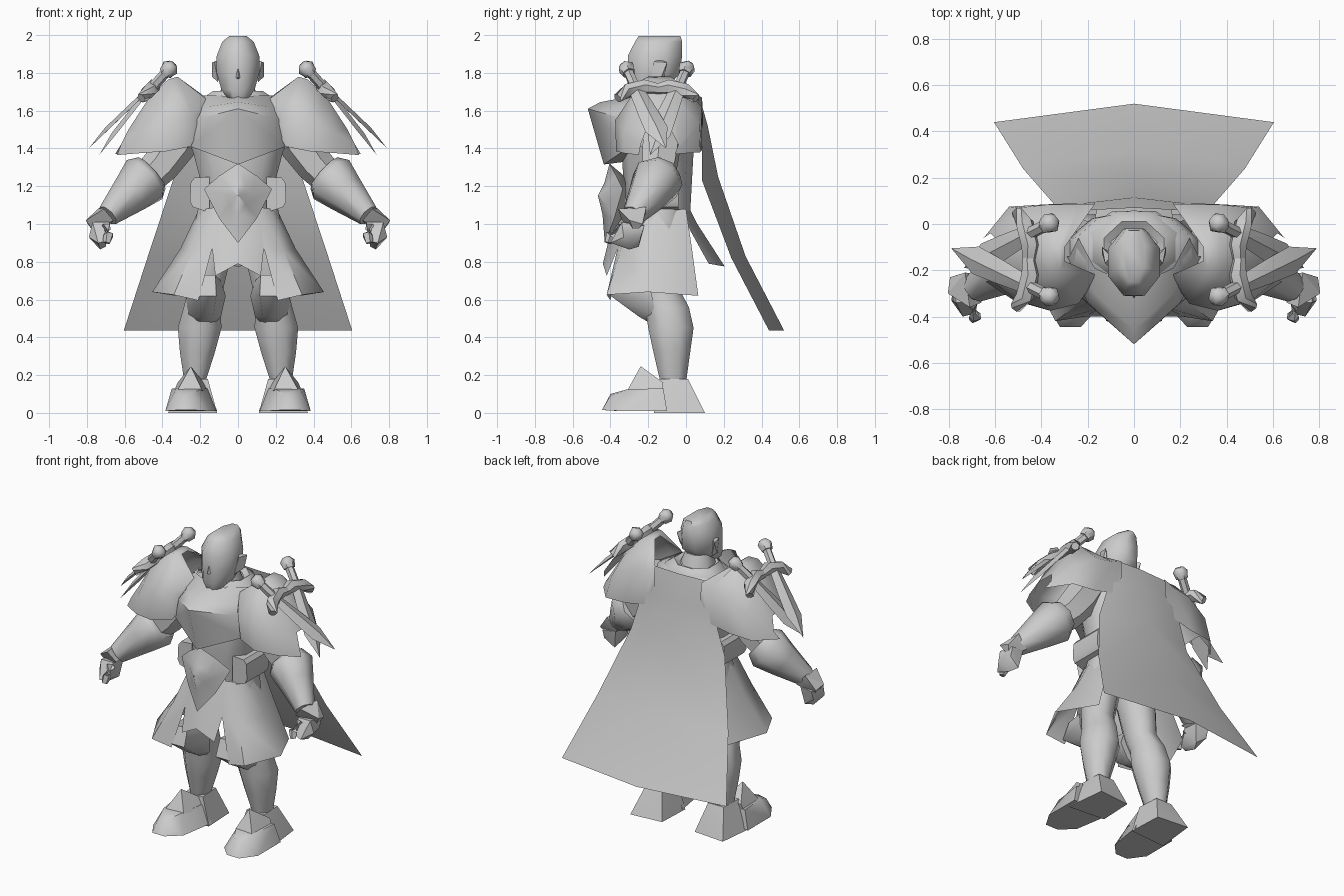
import bpy, bmesh, math
from mathutils import Vector

grey = bpy.data.materials.new("plain_grey")
grey.diffuse_color = (0.6, 0.6, 0.6, 1)


def finish(name, bm, mirror=False, angle=55):
    bmesh.ops.remove_doubles(bm, verts=bm.verts, dist=1e-5)
    bmesh.ops.recalc_face_normals(bm, faces=bm.faces)
    me = bpy.data.meshes.new(name)
    bm.to_mesh(me)
    bm.free()
    me.materials.append(grey)
    ob = bpy.data.objects.new(name, me)
    bpy.context.collection.objects.link(ob)
    if mirror:
        ob.modifiers.new("mirror", 'MIRROR').use_clip = True
    bpy.ops.object.select_all(action='DESELECT')
    ob.select_set(True)
    bpy.context.view_layer.objects.active = ob
    bpy.ops.object.shade_smooth_by_angle(angle=math.radians(angle))
    return ob


def loft(name, rings, closed=True, caps=True, mirror=False, angle=55):
    """Skin a list of equally long point rows."""
    bm = bmesh.new()
    rows = [[bm.verts.new(p) for p in r] for r in rings]
    n = len(rows[0])
    for a, b in zip(rows, rows[1:]):
        for i in range(n if closed else n - 1):
            j = (i + 1) % n
            bm.faces.new((a[i], a[j], b[j], b[i]))
    if closed and caps:
        bm.faces.new(rows[0])
        bm.faces.new(rows[-1])
    return finish(name, bm, mirror, angle)


def stack(name, levels, n=8, **kw):
    """Upright body: levels of (x, y, z, rx, ry)."""
    rings = []
    for x, y, z, rx, ry in levels:
        rings.append([(x + rx * math.cos(t), y + ry * math.sin(t), z)
                      for t in (2 * math.pi * (i + .5) / n for i in range(n))])
    return loft(name, rings, **kw)


def tube(name, path, n=6, mirror=True, angle=55):
    """Limb along a path of (x, y, z, radius)."""
    pts = [Vector(p[:3]) for p in path]
    rings = []
    for i, p in enumerate(pts):
        d = (pts[min(i + 1, len(pts) - 1)] - pts[max(i - 1, 0)]).normalized()
        u = d.cross(Vector((0.05, 1, 0.05)) if abs(d.y) < .8 else Vector((.7, 0, .7))).normalized()
        v = d.cross(u)
        rings.append([p + path[i][3] * (u * math.cos(t) + v * math.sin(t))
                      for t in (2 * math.pi * k / n for k in range(n))])
    return loft(name, rings, mirror=mirror, angle=angle)


def solid(name, verts, mirror=False, angle=30):
    """Convex faceted block around a few corner points."""
    bm = bmesh.new()
    bmesh.ops.convex_hull(bm, input=[bm.verts.new(v) for v in verts])
    loose = [v for v in bm.verts if not v.link_faces]
    bmesh.ops.delete(bm, geom=loose, context='VERTS')
    return finish(name, bm, mirror, angle)


# Head, ears and neck
stack("head", [(0, -.235, 1.655, .05, .065), (0, -.215, 1.71, .095, .105),
               (0, -.165, 1.80, .122, .15), (0, -.165, 1.89, .122, .155),
               (0, -.145, 1.965, .09, .135), (0, -.14, 1.995, .05, .12)])
solid("nose", [(0, -.29, 1.87), (0, -.322, 1.775), (.03, -.28, 1.77), (-.03, -.28, 1.77), (0, -.27, 1.75)])
solid("ear", [(.105, -.19, 1.75), (.105, -.12, 1.75), (.138, -.10, 1.855), (.125, -.17, 1.86),
              (.138, -.13, 1.78), (.10, -.14, 1.87)], mirror=True)
stack("neck", [(0, -.12, 1.58, .13, .13), (0, -.13, 1.68, .11, .11), (0, -.14, 1.76, .08, .09)])
stack("collar", [(0, -.10, 1.60, .24, .17), (0, -.10, 1.675, .19, .16), (0, -.11, 1.705, .14, .13),
                 (0, -.12, 1.68, .10, .10)], caps=False)

# Torso with a pouch on each hip
stack("torso", [(0, -.14, 1.02, .20, .16), (0, -.15, 1.20, .20, .18), (0, -.15, 1.38, .25, .19),
                (0, -.13, 1.52, .31, .19), (0, -.11, 1.64, .26, .17), (0, -.11, 1.685, .15, .13)], n=10)
solid("hip_pouch", [(x, y, z) for x, z in ((.15, 1.06), (.24, 1.09), (.255, 1.12), (.25, 1.22), (.23, 1.245), (.15, 1.25))
                    for y in (-.27, -.04)], mirror=True)

# Wedge breastplate with a central ridge
loft("breastplate", [
    [(0, -.27, 1.68), (.17, -.19, 1.68), (.24, -.06, 1.66)],
    [(0, -.455, 1.645), (.17, -.30, 1.62), (.28, -.14, 1.60)],
    [(0, -.52, 1.61), (.20, -.34, 1.56), (.31, -.14, 1.52)],
    [(0, -.435, 1.315), (.25, -.30, 1.41), (.30, -.12, 1.40)],
    [(0, -.32, 1.33), (.20, -.24, 1.41), (.24, -.10, 1.40)]],
    closed=False, mirror=True, angle=35)

# Diamond waist plate, a soft pyramid
rim = [(0, -.405, 1.32), (.10, -.37, 1.255), (.18, -.335, 1.185), (.10, -.38, 1.03), (0, -.43, .90),
       (-.10, -.38, 1.03), (-.18, -.335, 1.185), (-.10, -.37, 1.255)]
loft("waist_diamond", [[(x * .6, -.32, 1.14 + (z - 1.14) * .6) for x, y, z in rim], rim,
                       [(x * .4, y * .4 - .45 * .6, 1.15 + (z - 1.15) * .4) for x, y, z in rim],
                       [(x * .02, -.466, 1.15) for x, y, z in rim]], angle=80)

# Side skirts, front apron and rear tail
loft("side_skirt", [
    [(.11, -.31, 1.09), (.17, -.27, 1.08), (.21, -.15, 1.07), (.18, .0, 1.08)],
    [(.135, -.36, .88), (.24, -.345, .86), (.305, -.17, .87), (.24, .03, .88)],
    [(.21, -.40, .595), (.34, -.42, .625), (.455, -.20, .64), (.33, .065, .62)]],
    closed=False, mirror=True, angle=60)
loft("front_apron", [
    [(0, -.33, 1.10), (.12, -.30, 1.10)], [(0, -.40, .95), (.14, -.35, .90)],
    [(0, -.44, .79), (.12, -.42, .725)]], closed=False, mirror=True)
loft("rear_tail", [
    [(0, .01, 1.10), (.16, -.02, 1.08)], [(0, .06, 1.0), (.17, .02, .97)],
    [(0, .205, .775), (.15, .12, .79)]], closed=False, mirror=True)

# Legs, knee guards and boots
stack("leg", [(.11, -.13, 1.08, .11, .14), (.14, -.15, .88, .125, .13), (.17, -.14, .66, .10, .11),
              (.19, -.10, .56, .105, .125), (.203, -.08, .45, .125, .13),
              (.215, -.075, .32, .10, .105), (.228, -.068, .17, .062, .075)], mirror=True)
loft("knee_guard", [
    [(.09, -.20, .70), (.12, -.36, .73), (.21, -.36, .73), (.26, -.20, .70)],
    [(.065, -.20, .62), (.115, -.40, .62), (.225, -.40, .62), (.275, -.18, .62)],
    [(.09, -.17, .51), (.13, -.25, .51), (.22, -.25, .51), (.265, -.16, .51)],
    [(.13, -.16, .47), (.15, -.18, .47), (.20, -.18, .47), (.22, -.16, .47)]], mirror=True, angle=70)
solid("boot_heel", [(.12, .08, 0), (.34, .10, 0), (.11, -.15, 0), (.37, -.17, 0), (.17, .01, .18),
                    (.285, .01, .18), (.16, -.14, .18), (.29, -.14, .18)], mirror=True)
solid("boot_toe", [(.11, -.12, .01), (.385, -.10, .01), (.15, -.36, .01), (.385, -.34, .01), (.23, -.445, .015),
                   (.32, -.445, .015), (.25, -.40, .10), (.31, -.40, .09), (.20, -.31, .125),
                   (.33, -.31, .125), (.16, -.13, .13), (.35, -.12, .13)], mirror=True, angle=50)
solid("boot_tongue", [(.25, -.24, .247), (.19, -.30, .12), (.32, -.31, .12), (.15, -.13, .10),
                      (.345, -.13, .10), (.18, -.12, .16), (.32, -.12, .16)], mirror=True, angle=50)

# Arms: upper arm, flared gauntlet, cuff, fist
tube("upper_arm", [(.25, -.13, 1.55, .11), (.33, -.13, 1.42, .11), (.41, -.14, 1.31, .10), (.48, -.15, 1.24, .09)])
tube("gauntlet", [(.455, -.14, 1.27, .11), (.495, -.15, 1.235, .14), (.57, -.20, 1.16, .11),
                  (.69, -.28, 1.045, .062)], n=8)
solid("cuff", [(.66, -.34, 1.02), (.66, -.22, 1.01), (.71, -.36, 1.08), (.73, -.21, 1.09),
               (.805, -.30, 1.02), (.795, -.23, 1.0), (.76, -.27, .95)], mirror=True)
solid("fist", [(.68, -.34, 1.01), (.68, -.23, 1.0), (.77, -.34, 1.01), (.77, -.22, .99), (.70, -.39, .91),
               (.74, -.40, .90), (.70, -.25, .88), (.77, -.24, .93), (.79, -.33, .93), (.73, -.30, .865)],
      mirror=True, angle=40)
tube("thumb", [(.70, -.34, .98, .03), (.685, -.40, .94, .028), (.695, -.41, .90, .02)], n=5)

# Shoulder shells with a notched neck side: front edge, front, ridges, back, back edge
loft("shoulder_shell", [
    [(.17, -.25, 1.57), (.165, -.22, 1.66), (.30, -.16, 1.765), (.30, -.10, 1.765), (.17, .085, 1.67), (.17, .09, 1.56)],
    [(.25, -.33, 1.41), (.24, -.345, 1.58), (.32, -.20, 1.78), (.32, -.08, 1.78), (.24, .085, 1.64), (.24, .09, 1.42)],
    [(.38, -.37, 1.385), (.36, -.375, 1.55), (.37, -.23, 1.765), (.37, -.06, 1.765), (.36, .085, 1.62), (.38, .085, 1.39)],
    [(.52, -.33, 1.375), (.51, -.33, 1.49), (.47, -.24, 1.67), (.47, -.06, 1.67), (.50, .07, 1.53), (.54, .075, 1.38)],
    [(.64, -.25, 1.365), (.62, -.24, 1.42), (.58, -.21, 1.50), (.58, -.08, 1.50), (.62, -.04, 1.42), (.65, -.06, 1.37)]],
    closed=False, mirror=True, angle=60)

# Pair of crossed daggers strapped over each shoulder
for label, grip, hilt, tip in (("front", (.37, -.31, 1.815), (.46, -.265, 1.715), (.79, -.105, 1.40)),
                               ("rear", (.37, .0, 1.815), (.46, -.045, 1.715), (.735, -.19, 1.365))):
    g, a, b = Vector(grip), Vector(hilt), Vector(tip)
    along = b - a
    axis = along.normalized()
    side = Vector((.68, 0, .73)).cross(axis).normalized()
    lift = axis.cross(side) * (-.02 if axis.cross(side).z < 0 else .02)

    def rod(part, steps, n=6):
        tube(label + part, [(*(c), r) for c, r in steps], n=n)
    rod("_dagger_pommel", [(g - axis * .045, .025), (g - axis * .02, .046), (g + axis * .025, .036)])
    rod("_dagger_grip", [(g, .027), (a, .027)])
    rod("_dagger_guard", [(a + side * s + axis * d, r) for s, d, r in
                          ((-.115, .035, .026), (-.05, 0, .04), (.05, 0, .04), (.115, .035, .026))])
    solid(label + "_dagger_blade",
          [a + along * t + side * (w * s) for t, w in ((0, .04), (.4, .055), (.68, .062)) for s in (-1, 1)]
          + [b] + [a + along * t + lift for t in (0, .35, .7)], mirror=True)

# Cape, bowed backwards along its middle
loft("cape", [
    [(0, .07, 1.68), (.19, .06, 1.68)], [(0, .115, 1.52), (.26, .085, 1.50)],
    [(0, .17, 1.25), (.345, .085, 1.23)], [(0, .315, .83), (.48, .24, .82)],
    [(0, .52, .435), (.605, .44, .435)]], closed=False, mirror=True, angle=60)
